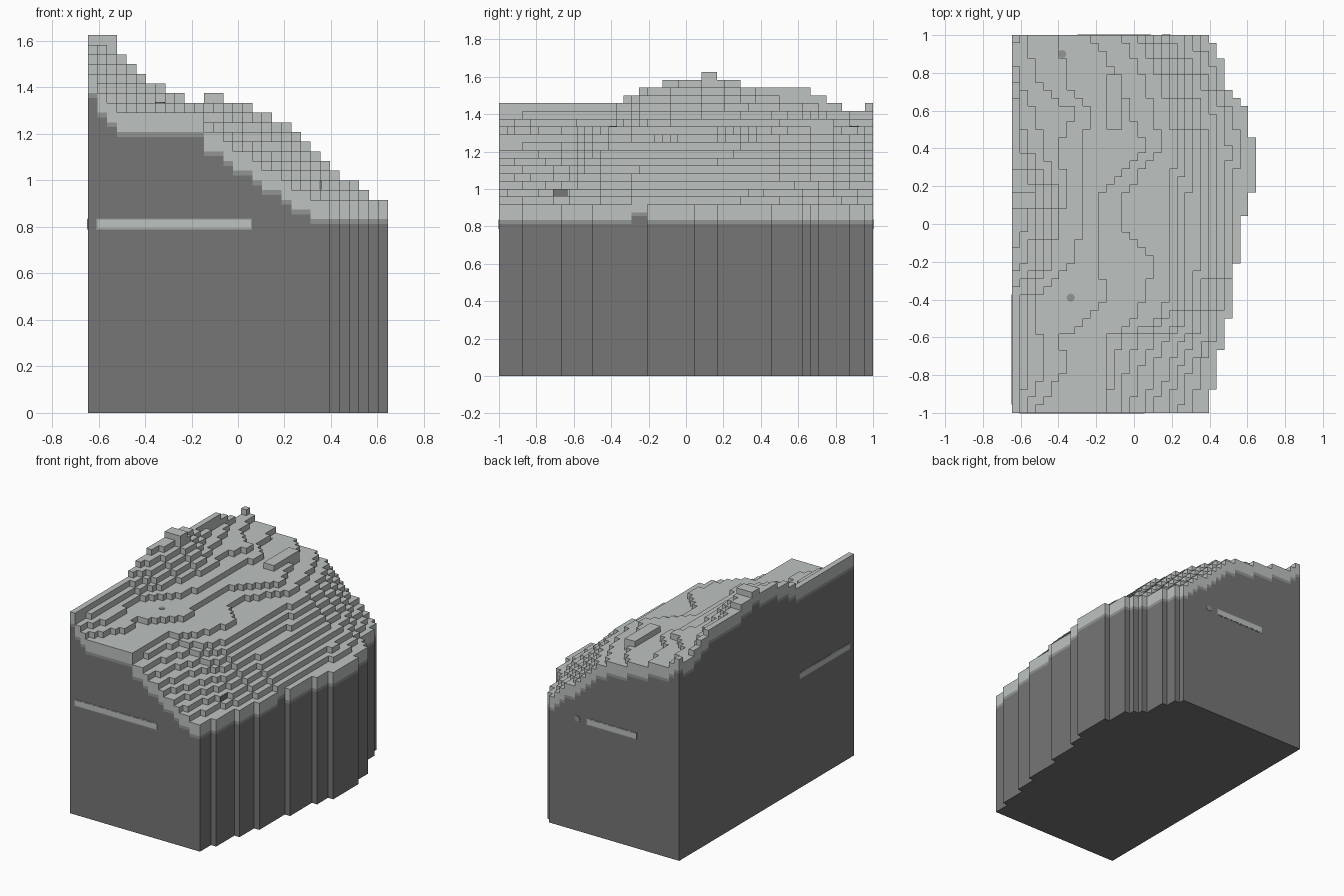
import bpy, bmesh
from mathutils import Matrix

default = bpy.data.objects.get("Cube")
if default:
    bpy.data.objects.remove(default)

CELL = 1 / 24
COLS, ROWS = 31, 48
LEFT = -COLS * CELL / 2


def material(name, color):
    mat = bpy.data.materials.new(name)
    mat.use_nodes = True
    rgba = (*color, 1)
    mat.diffuse_color = rgba
    mat.node_tree.nodes["Principled BSDF"].inputs["Base Color"].default_value = rgba
    return mat


light = material("pale stone", (0.51, 0.54, 0.53))
dark = material("dark earth", (0.18, 0.18, 0.18))
middle = material("mid grey", (0.29, 0.30, 0.30))


def runs(pairs):
    return [value for value, count in pairs for _ in range(count)]


def blend(x, points):
    """Linear interpolation through sorted (x, y) points."""
    for (x0, y0), (x1, y1) in zip(points, points[1:]):
        if x <= x1:
            return y0 + (y1 - y0) * max(0, x - x0) / (x1 - x0)
    return points[-1][1]


# Ground plan: number of cells in each row, and height of the crest column
width = runs([(25, 3), (26, 5), (27, 4), (28, 7), (29, 6), (30, 3), (31, 7),
              (30, 4), (29, 1), (28, 1), (27, 4), (26, 2), (25, 1)])
crest = runs([(35, 16), (36, 2), (37, 3), (38, 5), (39, 2), (38, 3), (37, 9),
              (36, 2), (35, 2), (34, 3), (35, 1)])

# Slope profiles: how many cells reach each level, at several stations along y
LEVELS = (22, 23, 26, 30, 31, 32, 33, 34, 35, 36, 38)
STATIONS = [
    (-1.0, (25, 23, 18, 12, 12, 3, 2, 1, 1, 0, 0)),
    (-0.75, (26, 24, 20, 13, 12, 7, 4, 2, 1, 0, 0)),
    (-0.6, (27, 26, 22, 14, 12, 6, 4, 2, 1, 0, 0)),
    (-0.54, (27, 26, 23, 18, 15, 9, 3, 2, 1, 0, 0)),
    (-0.4, (28, 27, 24, 20, 17, 12, 3, 2, 1, 0, 0)),
    (-0.2, (29, 28, 25, 20, 18, 11, 8, 5, 4, 3, 0)),
    (0.0, (29, 28, 25, 20, 14, 11, 9, 6, 5, 4, 2)),
    (0.15, (30, 28, 25, 20, 14, 11, 9, 7, 6, 5, 3)),
    (0.4, (31, 29, 25, 21, 19, 17, 9, 6, 4, 2, 0)),
    (0.6, (30, 28, 24, 20, 18, 15, 10, 8, 3, 1, 0)),
    (0.75, (27, 26, 23, 19, 17, 14, 7, 3, 1, 0, 0)),
    (1.0, (25, 24, 20, 16, 14, 10, 6, 2, 1, 0, 0)),
]


def cell_height(col, row):
    if not (0 <= row < ROWS and 0 <= col < width[row]):
        return 0
    if col == 0:
        return crest[row]
    y = (row + 0.5) * CELL - 1
    reach = [blend(y, [(s, p[n]) for s, p in STATIONS]) for n in range(len(LEVELS))]
    profile = list(zip(LEVELS, reach))
    height = LEVELS[0]
    for level in range(LEVELS[0], crest[row] + 1):
        if col < round(blend(level, profile)):
            height = level
    # Small raised ledge on the upper terrace
    if col in (12, 13) and 36 <= row < 43:
        height = max(height, 33)
    return height


heights = {(c, r): cell_height(c, r)
           for c in range(-1, COLS + 1) for r in range(-1, ROWS + 1)}


def make_object(name, bm, mats):
    mesh = bpy.data.meshes.new(name)
    bm.to_mesh(mesh)
    bm.free()
    for mat in mats:
        mesh.materials.append(mat)
    obj = bpy.data.objects.new(name, mesh)
    bpy.context.scene.collection.objects.link(obj)
    return obj


# Terraced hill: tops, stepped risers and banded cliff walls
bm = bmesh.new()


def quad(points, index):
    bm.faces.new([bm.verts.new(p) for p in points]).material_index = index


for (c, r), h in heights.items():
    if not h:
        continue
    x0, y0 = LEFT + c * CELL, r * CELL - 1
    x1, y1 = x0 + CELL, y0 + CELL
    corners = [(x0, y0), (x1, y0), (x1, y1), (x0, y1)]
    quad([(x, y, h * CELL) for x, y in corners], 0)
    quad([(x, y, 0) for x, y in reversed(corners)], 1)
    for side, (dc, dr) in enumerate([(0, -1), (1, 0), (0, 1), (-1, 0)]):
        low = heights[c + dc, r + dr]
        if low >= h:
            continue
        a, b = corners[side], corners[(side + 1) % 4]
        # Pale crust on top, a thin soft band, then dark earth
        cuts = [(low, h, 0)] if low else [(0, h - 2.5, 1), (h - 2.5, h - 2, 2), (h - 2, h, 0)]
        for bottom, top, index in cuts:
            z0, z1 = bottom * CELL, top * CELL
            quad([(*a, z0), (*b, z0), (*b, z1), (*a, z1)], index)
bmesh.ops.remove_doubles(bm, verts=bm.verts, dist=0.0001)
make_object("terraced_hill", bm, [light, dark, middle])


def plate(name, center, size, mat):
    b = bmesh.new()
    bmesh.ops.create_cube(b, size=1, matrix=Matrix.Translation(center) @ Matrix.Diagonal((*size, 1)))
    make_object(name, b, [mat])


def spot(name, center, axis, mat):
    b = bmesh.new()
    turn = Matrix.Rotation(1.5708, 4, "X") if axis == "Y" else Matrix()
    bmesh.ops.create_cone(b, cap_ends=True, segments=8, radius1=0.022, radius2=0.022,
                          depth=0.006, matrix=Matrix.Translation(center) @ turn)
    make_object(name, b, [mat])


# Pale seams with a soft rim on the three flat walls
SEAM_Z = 0.812
for name, x, y, length, along_x in [
        ("front_seam", -0.275, -1, 0.66, True),
        ("back_seam", -0.105, 1, 0.39, True),
        ("right_seam", LEFT, -0.665, 0.57, False)]:
    for part, grow, thick, mat in [("_rim", 0.012, 0.003, middle), ("", 0, 0.006, light)]:
        long, tall = length + grow, 0.038 + grow
        size = (long, thick, tall) if along_x else (thick, long, tall)
        plate(name + part, (x, y, SEAM_Z), size, mat)
spot("back_spot", (0.17, 1, SEAM_Z), "Y", middle)

# Grey spots lying on the terraces
for name, x, y in [("rear_spot", -0.38, 0.9), ("front_spot", -0.335, -0.39)]:
    h = heights[int((x - LEFT) / CELL), int((y + 1) / CELL)]
    spot(name, (x, y, h * CELL), "Z", middle)

# Dark patch on one riser of the slope
row = 7
edge = sum(heights[c, row] >= 24 for c in range(COLS))
plate("slope_patch", (LEFT + edge * CELL, -0.67, 23.5 * CELL), (0.008, 0.08, 0.036), dark)
